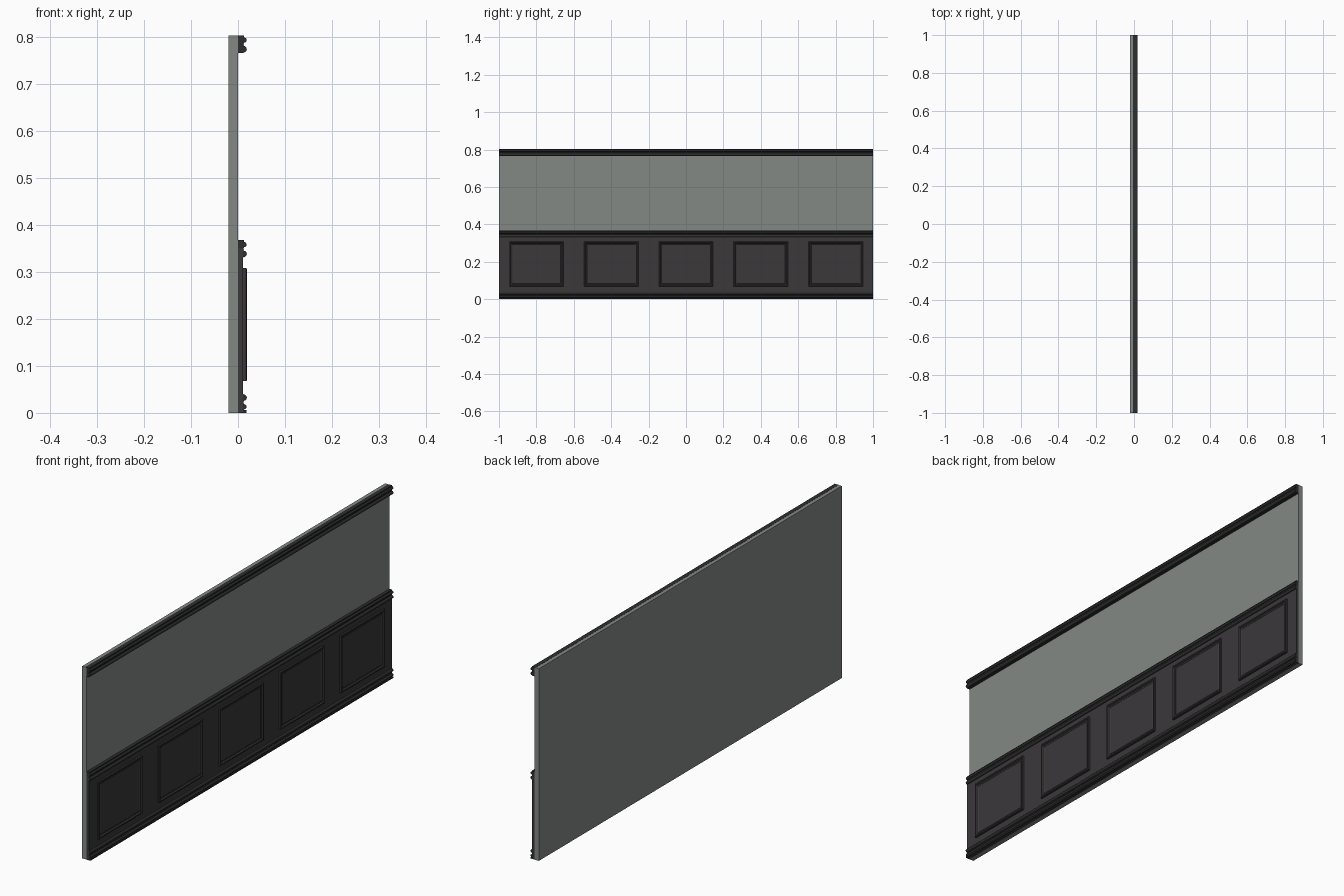
import bpy, bmesh, math

if "Cube" in bpy.data.objects:
    bpy.data.objects.remove(bpy.data.objects["Cube"])


def material(name, rgb):
    m = bpy.data.materials.new(name)
    m.diffuse_color = (*rgb, 1)
    m.use_nodes = True
    m.node_tree.nodes["Principled BSDF"].inputs["Base Color"].default_value = m.diffuse_color
    return m


PLASTER = material("plaster", (0.225, 0.25, 0.235))
DARK_WOOD = material("dark_wood", (0.043, 0.040, 0.042))
TRIM = material("dark_trim", (0.027, 0.027, 0.028))


def finish(bm, name, mat, smooth=False):
    bmesh.ops.recalc_face_normals(bm, faces=bm.faces)
    me = bpy.data.meshes.new(name)
    bm.to_mesh(me)
    bm.free()
    ob = bpy.data.objects.new(name, me)
    bpy.context.collection.objects.link(ob)
    me.materials.append(mat)
    if smooth:
        bpy.ops.object.select_all(action='DESELECT')
        ob.select_set(True)
        bpy.context.view_layer.objects.active = ob
        bpy.ops.object.shade_smooth_by_angle(angle=math.radians(35))
    return ob


def bridge(bm, a, b):
    for i in range(len(a)):
        j = (i + 1) % len(a)
        bm.faces.new((a[i], a[j], b[j], b[i]))


def extrude_y(name, profile, mat, smooth=False):
    """Run an (x, z) profile along the full wall length."""
    bm = bmesh.new()
    a, b = ([bm.verts.new((x, y, z)) for x, z in profile] for y in (-1, 1))
    bridge(bm, a, b)
    bm.faces.new(a)
    bm.faces.new(b)
    return finish(bm, name, mat, smooth)


def slab(name, x0, x1, z0, z1, mat):
    return extrude_y(name, [(x0, z0), (x1, z0), (x1, z1), (x0, z1)], mat)


def bead(cx, cz, r, n=8):
    """Half-round nosing, listed from bottom to top."""
    return [(cx + r * math.cos(t), cz + r * math.sin(t))
            for t in (-math.pi / 2 + math.pi * i / n for i in range(n + 1))]


def rail(name, z, back=0.0, flip=False):
    """Double-bead moulding 0.038 tall, with a cove between the beads."""
    p = [(back, 0), (0.011, 0)] + bead(0.0120, 0.0085, 0.0068)
    p += [(0.0125, 0.0175), (0.0118, 0.0195), (0.0125, 0.0215)]
    p += bead(0.0130, 0.028, 0.0055) + [(0.0128, 0.038), (back, 0.038)]
    if flip:
        p = [(x, 0.038 - h) for x, h in p]
    return extrude_y(name, [(x, z + h) for x, h in p], TRIM, True)


def panel(name, cy):
    """Mitred moulding frame around a flat field."""
    z0, z1, half = 0.068, 0.308, 0.145
    steps = [(0, 0.009), (0, 0.0175), (0.002, 0.0192), (0.006, 0.0192),
             (0.009, 0.0145), (0.014, 0.0135), (0.016, 0.0145), (0.018, 0.0135)]
    bm = bmesh.new()
    loops = []
    for d, x in steps:
        w = half - d
        loops.append([bm.verts.new((x, cy + s * w, z)) for s, z in
                      ((-1, z0 + d), (1, z0 + d), (1, z1 - d), (-1, z1 - d))])
    for a, b in zip(loops, loops[1:]):
        bridge(bm, a, b)
    bm.faces.new(loops[-1])
    bm.faces.new(loops[0])
    return finish(bm, name, DARK_WOOD)


# Wall and wainscot backing
slab("wall", -0.02, 0.0, 0.0, 0.803, PLASTER)
slab("wainscot_board", 0.0, 0.011, 0.0, 0.35, DARK_WOOD)

# Horizontal mouldings
rail("crown_moulding", 0.7655, back=-0.005)
rail("chair_rail", 0.330)
rail("base_moulding", 0.003, flip=True)
slab("base_foot", 0.0, 0.018, 0.0, 0.006, TRIM)

# Five raised panels
for i in range(5):
    panel(f"wainscot_panel_{i + 1}", -0.8 + 0.4 * i)
